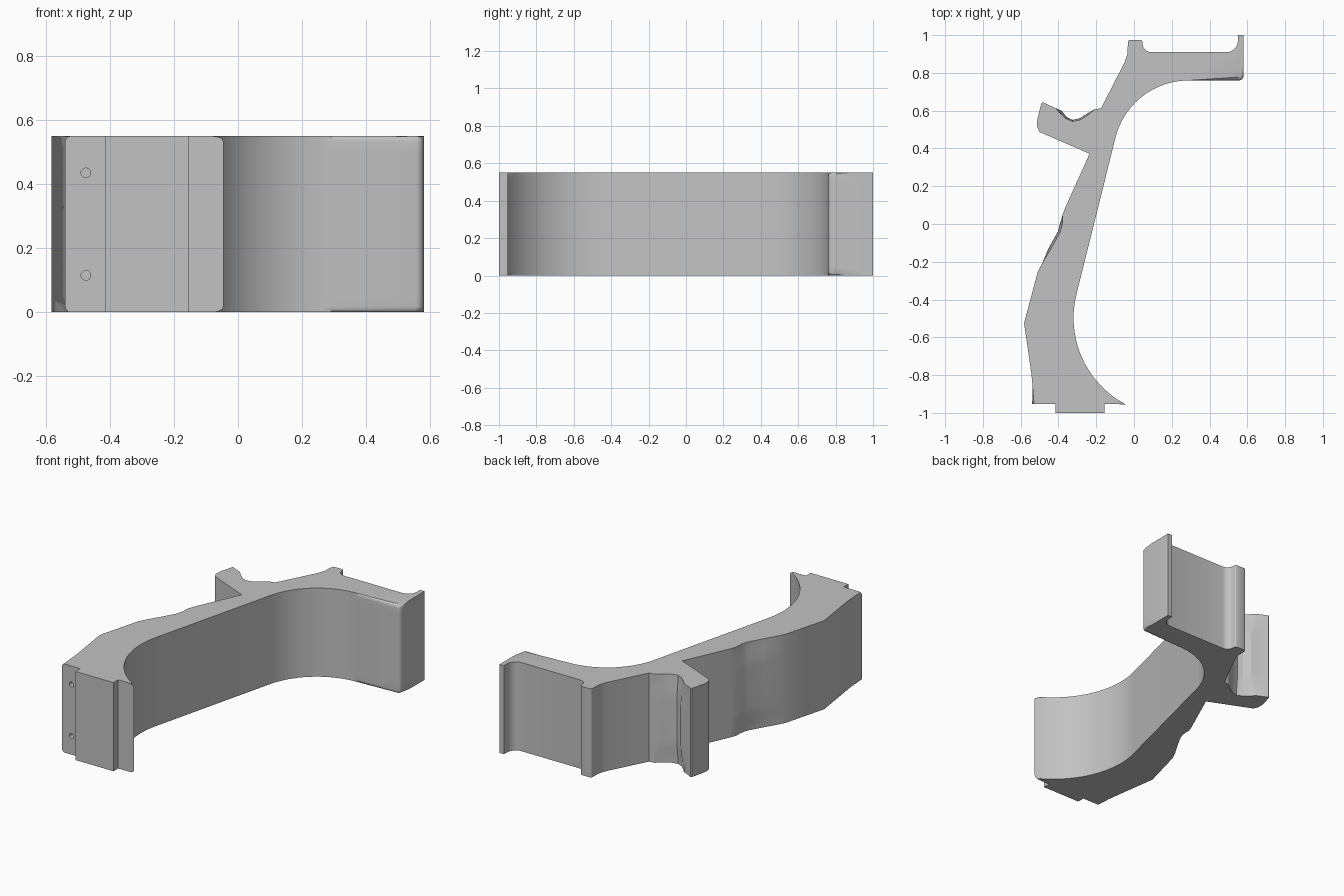
import bpy, bmesh
from math import cos, sin, radians
from mathutils import Vector

cube = bpy.data.objects.get("Cube")
if cube:
    bpy.data.objects.remove(cube, do_unlink=True)

HEIGHT = 0.55

grey = bpy.data.materials.new("plain grey")
grey.use_nodes = True
colour = (0.54, 0.54, 0.54, 1)
grey.diffuse_color = colour
grey.node_tree.nodes["Principled BSDF"].inputs["Base Color"].default_value = colour


def arc(cx, cy, r, start, end, steps):
    """Points along a circular arc, angles in degrees."""
    angles = [radians(start + (end - start) * i / steps) for i in range(steps + 1)]
    return [(cx + r * cos(a), cy + r * sin(a)) for a in angles]


# Outline, counter-clockwise: base foot, inner sweep, top cradle, hook, outer wall
foot = [(-0.54, -0.954), (-0.415, -0.954), (-0.415, -1), (-0.155, -1), (-0.155, -0.954)]
sweep = (arc(0.198, -0.497, 0.518, 242, 165, 20)
         + arc(0.29, 0.36, 0.4, 165, 90, 18)
         + arc(0.555, 0.785, 0.025, -90, 0, 4))
cradle = ([(0.58, 1), (0.55, 1)] + arc(0.49, 0.97, 0.06, 0, -90, 6)
          + arc(0.09, 0.955, 0.045, 270, 180, 5)
          + arc(0.033, 0.963, 0.012, 0, 90, 3) + arc(-0.02, 0.963, 0.012, 90, 180, 3)
          + [(-0.035, 0.9), (-0.05, 0.855), (-0.175, 0.612)])
hook_dip = [(-0.21, 0.607), (-0.24, 0.58), (-0.285, 0.552), (-0.325, 0.543),
            (-0.36, 0.558), (-0.395, 0.59), (-0.415, 0.613)]
hook_tab = [(-0.47, 0.638), (-0.483, 0.646), (-0.49, 0.64), (-0.512, 0.555),
            (-0.513, 0.515), (-0.5, 0.487), (-0.235, 0.372)]
wall_top = [(-0.365, 0.085), (-0.378, 0.05)]
wall_bulge = [(-0.38, 0.0), (-0.392, -0.045), (-0.44, -0.13), (-0.485, -0.205)]
wall_low = [(-0.51, -0.255), (-0.582, -0.525), (-0.532, -0.87)]

outline = foot + sweep + cradle + hook_dip + hook_tab + wall_top + wall_bulge + wall_low
sweep_start = len(foot)
sweep_end = sweep_start + len(sweep) - 1
swollen = {p: 0.008 for p in hook_dip[1:-1]}
swollen.update({p: 0.012 for p in wall_bulge[:-1]})
swollen[hook_dip[-2]] = 0.015

# Stacked layers let the grip areas swell gently at mid height
levels = [(0, 0), (0.05, 0.2), (0.1, 0.9), (0.15, 1)]
levels += [(HEIGHT - z, s) for z, s in reversed(levels)]

bm = bmesh.new()
n = len(outline)
layers = []
for z, swell in levels:
    ring = []
    for i, p in enumerate(outline):
        along = Vector(outline[(i + 1) % n]) - Vector(outline[i - 1])
        outward = Vector((along.y, -along.x)).normalized()
        q = Vector(p) + outward * swollen.get(p, 0) * swell
        ring.append(bm.verts.new((q.x, q.y, z)))
    layers.append(ring)
for low, high in zip(layers, layers[1:]):
    for i in range(n):
        j = (i + 1) % n
        bm.faces.new((low[i], low[j], high[j], high[i]))
bm.faces.new(list(reversed(layers[0])))
bm.faces.new(layers[-1])

# Rounded rims along the inner sweep and the outer foot corner
rims = []
for ring in (layers[0], layers[-1]):
    for i in list(range(sweep_start, sweep_end)) + [n - 1]:
        rims.append(bm.edges.get((ring[i], ring[(i + 1) % n])))
bmesh.ops.bevel(bm, geom=rims, offset=0.018, segments=4, profile=0.5,
                affect='EDGES', clamp_overlap=False)
bmesh.ops.recalc_face_normals(bm, faces=bm.faces)

mesh = bpy.data.meshes.new("curved_bracket")
bm.to_mesh(mesh)
bm.free()
bracket = bpy.data.objects.new("curved_bracket", mesh)
bpy.context.collection.objects.link(bracket)
mesh.materials.append(grey)

# Two screw holes in the foot flange
for z in (0.115, 0.435):
    bpy.ops.mesh.primitive_cylinder_add(vertices=24, radius=0.015, depth=0.1,
                                        location=(-0.475, -0.954, z),
                                        rotation=(radians(90), 0, 0))
    cutter = bpy.context.object
    cutter.name = "screw_hole_cutter"
    cutter.hide_render = True
    cutter.data.materials.append(grey)
    cut = bracket.modifiers.new("screw_hole", 'BOOLEAN')
    cut.operation = 'DIFFERENCE'
    cut.solver = 'EXACT'
    cut.object = cutter
    bpy.context.view_layer.objects.active = bracket
    bpy.ops.object.modifier_apply(modifier=cut.name)
    bpy.data.objects.remove(cutter, do_unlink=True)

bpy.ops.object.select_all(action='DESELECT')
bracket.select_set(True)
bpy.context.view_layer.objects.active = bracket
bpy.ops.object.shade_smooth_by_angle(angle=radians(25))
